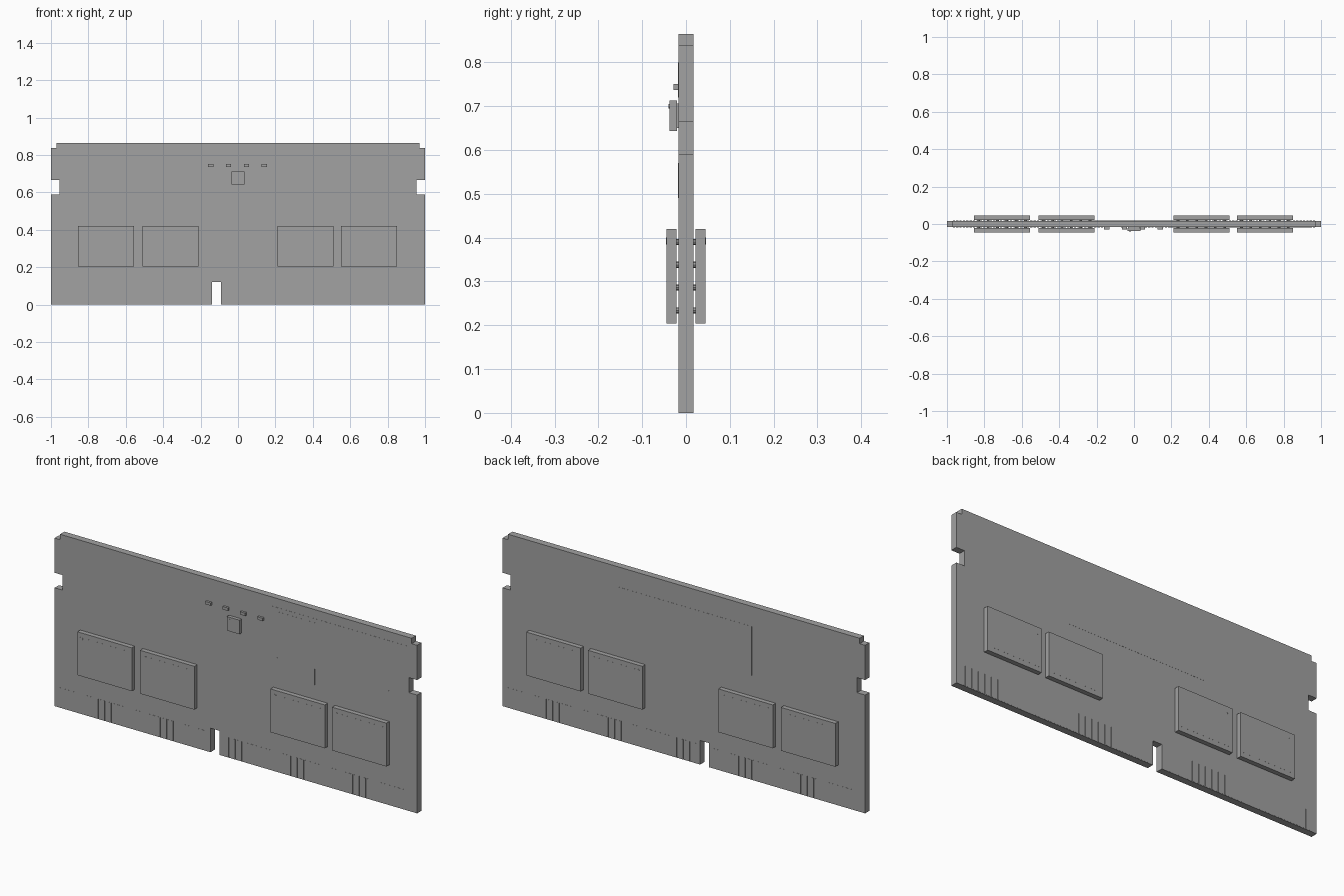
import bpy
import bmesh
from mathutils import Matrix, Vector

cube = bpy.data.objects.get("Cube")
if cube:
    bpy.data.objects.remove(cube, do_unlink=True)

# One plain grey for the whole module
grey = bpy.data.materials.new("plain grey")
grey.use_nodes = True
grey.diffuse_color = (0.36, 0.36, 0.36, 1)
grey.node_tree.nodes["Principled BSDF"].inputs["Base Color"].default_value = (0.36, 0.36, 0.36, 1)

HALF = 0.017            # half thickness of the board
CHIP_IN, CHIP_OUT = 0.0215, 0.0445
CHIP_X = (-0.705, -0.36, 0.36, 0.70)
CHIP_Z = 0.312
SIDES = {"front": -1, "back": 1}


def finish(bm, name):
    bmesh.ops.recalc_face_normals(bm, faces=bm.faces)
    mesh = bpy.data.meshes.new(name)
    bm.to_mesh(mesh)
    bm.free()
    mesh.materials.append(grey)
    obj = bpy.data.objects.new(name, mesh)
    bpy.context.collection.objects.link(obj)
    return obj


def add_box(bm, x, y, z):
    """Box from (min, max) pairs."""
    size = Vector([abs(r[1] - r[0]) for r in (x, y, z)])
    centre = Vector([(r[0] + r[1]) / 2 for r in (x, y, z)])
    bmesh.ops.create_cube(bm, size=1, matrix=Matrix.Translation(centre) @ Matrix.Diagonal(size).to_4x4())


def add_disc(bm, x, z, y0, y1, radius, sides):
    """Short cylinder along y."""
    turn = Matrix.Rotation(1.5707963, 4, "X")
    bmesh.ops.create_cone(bm, cap_ends=True, segments=sides, radius1=radius, radius2=radius,
                          depth=abs(y1 - y0),
                          matrix=Matrix.Translation((x, (y0 + y1) / 2, z)) @ turn)


def box(name, x, y, z):
    bm = bmesh.new()
    add_box(bm, x, y, z)
    return finish(bm, name)


# Circuit board: notched outline extruded through its thickness
right_edge = [(1, 0), (1, 0.59), (0.955, 0.59), (0.955, 0.665), (1, 0.665),
              (1, 0.838), (0.97, 0.838), (0.97, 0.865)]
left_edge = [(-x, z) for x, z in reversed(right_edge)]
key_notch = [(-0.14, 0), (-0.14, 0.12), (-0.09, 0.12), (-0.09, 0)]
bm = bmesh.new()
face = bm.faces.new([bm.verts.new((x, -HALF, z)) for x, z in right_edge + left_edge + key_notch])
extruded = bmesh.ops.extrude_face_region(bm, geom=[face])
bmesh.ops.translate(bm, vec=(0, 2 * HALF, 0),
                    verts=[v for v in extruded["geom"] if isinstance(v, bmesh.types.BMVert)])
finish(bm, "circuit_board")

for side, s in SIDES.items():
    # Edge contacts
    bm = bmesh.new()
    for i in range(108):
        x = -0.963 + i * 0.018
        if -0.155 < x < -0.075:
            continue
        add_box(bm, (x - 0.006, x + 0.006), (s * (HALF - 0.001), s * (HALF + 0.0006)), (0.002, 0.1))
    finish(bm, side + "_contacts")

    # Memory chips with solder balls, shallow face plates and corner marks
    for n, cx in enumerate(CHIP_X, 1):
        label = f"{side}_chip_{n}"
        box(label, (cx - 0.15, cx + 0.15), (s * CHIP_IN, s * CHIP_OUT), (CHIP_Z - 0.108, CHIP_Z + 0.108))
        bm = bmesh.new()
        for col in range(6):
            for row in range(4):
                add_disc(bm, cx + (col - 2.5) * 0.05, CHIP_Z + (row - 1.5) * 0.052,
                         s * HALF, s * CHIP_IN, 0.007, 8)
        finish(bm, label + "_solder_balls")
        box(label + "_face_plate", (cx - 0.135, cx + 0.135),
            (s * (CHIP_OUT - 0.001), s * (CHIP_OUT + 0.0003)), (CHIP_Z - 0.085, CHIP_Z + 0.085))
        bm = bmesh.new()
        add_disc(bm, cx - 0.127, CHIP_Z + 0.08, s * (CHIP_OUT - 0.001), s * (CHIP_OUT + 0.0007), 0.008, 12)
        finish(bm, label + "_corner_mark")

# Blank stickers
box("front_sticker", (0.19, 0.95), (-HALF - 0.0006, -HALF + 0.001), (0.48, 0.82))
box("back_sticker", (-0.375, 0.375), (HALF - 0.001, HALF + 0.0006), (0.52, 0.765))
box("sticker_upper_bar", (0.23, 0.445), (-HALF - 0.001, -HALF), (0.72, 0.8))
for i in range(4):
    x = 0.23 + i * 0.206
    box(f"sticker_lower_bar_{i + 1}", (x - 0.02, x), (-HALF - 0.001, -HALF), (0.49, 0.57))

# Small controller chip on its pad
box("controller_pad", (-0.03, 0.03), (-0.025, -HALF), (0.65, 0.706))
box("controller", (-0.035, 0.035), (-0.038, -0.021), (0.643, 0.713))
bm = bmesh.new()
add_disc(bm, -0.022, 0.7, -0.037, -0.0395, 0.005, 12)
finish(bm, "controller_mark")

# Row of small capacitors
for i in range(4):
    x = -0.146 + i * 0.0955
    box(f"capacitor_{i + 1}", (x - 0.014, x + 0.014), (-0.0285, -HALF), (0.737, 0.751))
